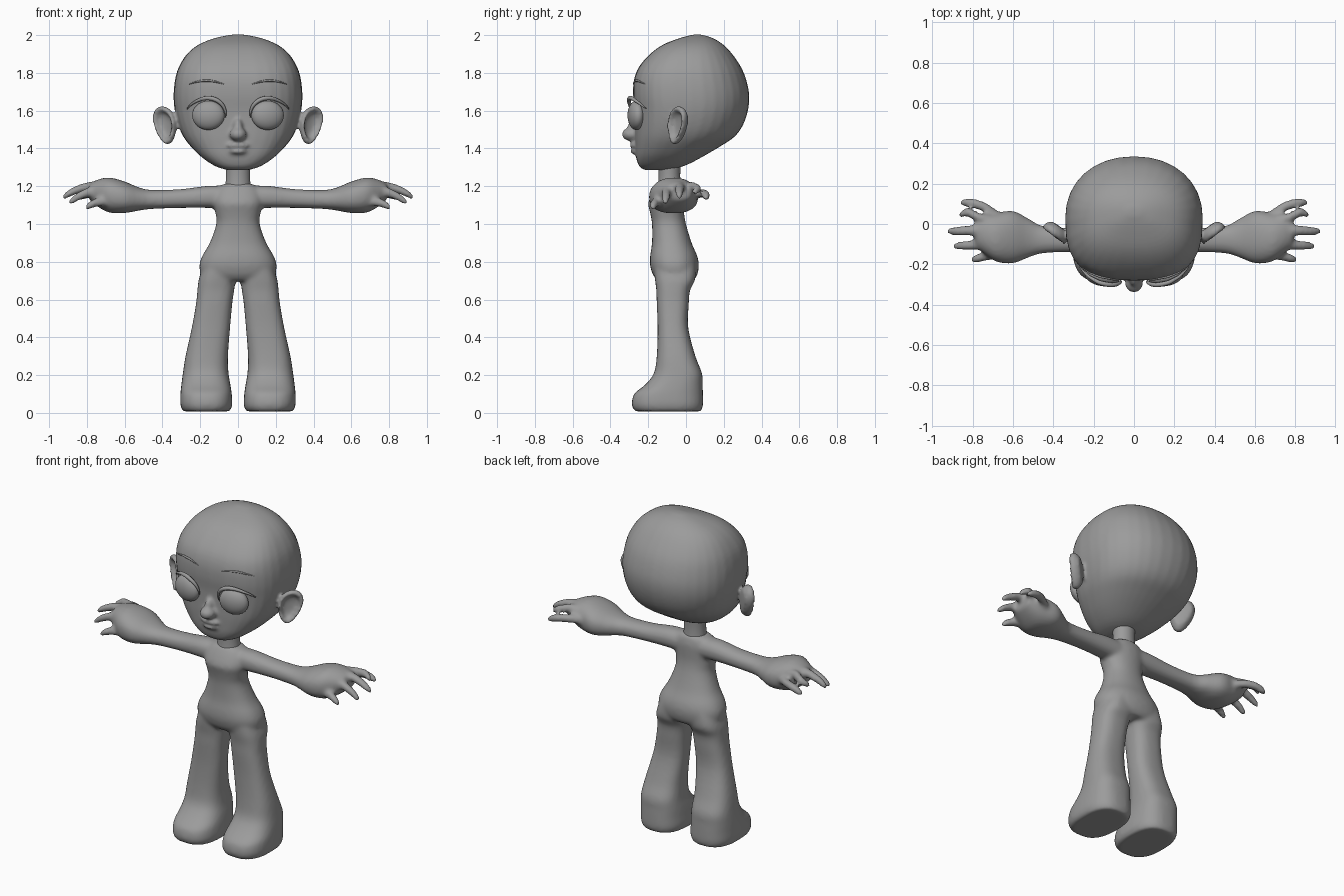
import bpy, bmesh
from math import sin, cos, pi, radians
from mathutils import Vector, Matrix
from mathutils.bvhtree import BVHTree

if "Cube" in bpy.data.objects:
    bpy.data.objects.remove(bpy.data.objects["Cube"], do_unlink=True)

clay = bpy.data.materials.new("clay_grey")
clay.use_nodes = True
clay.diffuse_color = (0.33, 0.33, 0.33, 1)
clay.node_tree.nodes["Principled BSDF"].inputs["Base Color"].default_value = (0.33, 0.33, 0.33, 1)
SIDES = 32


def skin(bm, rings):
    """Bridge closed rings of points and cap both ends."""
    rows = [[bm.verts.new(p) for p in ring] for ring in rings]
    n = len(rows[0])
    for a, b in zip(rows, rows[1:]):
        for i in range(n):
            j = (i + 1) % n
            bm.faces.new((a[i], a[j], b[j], b[i]))
    bm.faces.new(rows[0])
    bm.faces.new(rows[-1])


def smooth_rows(rows, steps=4):
    """Catmull-Rom interpolation of section rows."""
    out = []
    for i in range(len(rows) - 1):
        quad = [Vector(rows[max(0, min(len(rows) - 1, i + k))]) for k in (-1, 0, 1, 2)]
        p, q, r, s = quad
        for k in range(steps):
            t = k / steps
            out.append((q * 2 + (r - p) * t + (p * 2 - q * 5 + r * 4 - s) * t ** 2
                        + (q * 3 - p - r * 3 + s) * t ** 3) / 2)
    return out + [Vector(rows[-1])]


def loft(bm, rows, axis="z", front=2.4, back=2.2, side=1):
    """Rows are (position, low a, high a, low b, high b) along an axis."""
    rings = []
    for t, a0, a1, b0, b1 in smooth_rows(rows):
        ring = []
        for i in range(SIDES):
            c, s = cos(2 * pi * i / SIDES), sin(2 * pi * i / SIDES)
            e = 2 / (front if s < 0 else back)
            a = (a0 + a1) / 2 + (a1 - a0) / 2 * abs(c) ** e * (1 if c > 0 else -1)
            b = (b0 + b1) / 2 + (b1 - b0) / 2 * abs(s) ** e * (1 if s > 0 else -1)
            x, y, z = (a, b, t) if axis == "z" else (t, a, b)
            ring.append((x * side, y, z))
        rings.append(ring)
    skin(bm, rings)


def ball(bm, centre, size, yaw=0):
    m = Matrix.Translation(centre) @ Matrix.Rotation(yaw, 4, "Z") @ Matrix.Diagonal((*size, 1))
    bmesh.ops.create_uvsphere(bm, u_segments=32, v_segments=20, radius=1, matrix=m)


def finish(bm, name, voxel=0, passes=6):
    bmesh.ops.recalc_face_normals(bm, faces=bm.faces)
    for f in bm.faces:
        f.smooth = True
    mesh = bpy.data.meshes.new(name)
    bm.to_mesh(mesh)
    bm.free()
    mesh.materials.append(clay)
    ob = bpy.data.objects.new(name, mesh)
    bpy.context.collection.objects.link(ob)
    if voxel:
        rm = ob.modifiers.new("blend", "REMESH")
        rm.mode = "VOXEL"
        rm.voxel_size = voxel
        rm.use_smooth_shade = True
        sm = ob.modifiers.new("soften", "SMOOTH")
        sm.factor = 0.5
        sm.iterations = passes
    return ob


def strand(name, points, radii):
    """Tapered tube along a path."""
    cu = bpy.data.curves.new(name, "CURVE")
    cu.dimensions = "3D"
    cu.bevel_depth = 1
    cu.bevel_resolution = 2
    sp = cu.splines.new("POLY")
    sp.points.add(len(points) - 1)
    for p, co, r in zip(sp.points, points, radii):
        p.co = (*co, 1)
        p.radius = r
    cu.materials.append(clay)
    ob = bpy.data.objects.new(name, cu)
    bpy.context.collection.objects.link(ob)
    bpy.ops.object.select_all(action="DESELECT")
    ob.select_set(True)
    bpy.context.view_layer.objects.active = ob
    bpy.ops.object.convert(target="MESH")


# Body: torso, legs, arms and fingers blended into one skin
body = bmesh.new()
torso = [(.70, .15, -.15, .04), (.73, .195, -.175, .06), (.78, .205, -.19, .068),
         (.83, .19, -.19, .06), (.9, .15, -.18, .03), (1.0, .115, -.18, 0),
         (1.06, .12, -.19, -.01), (1.11, .13, -.2, -.01), (1.16, .125, -.18, -.01),
         (1.2, .1, -.155, -.02), (1.215, .06, -.14, -.03)]
loft(body, [(z, -w, w, f, b) for z, w, f, b in torso])
leg = [(.79, 0, .18, -.17, .05), (.71, .012, .207, -.165, .05), (.65, .02, .215, -.157, .022),
       (.58, .03, .222, -.155, .015), (.45, .042, .245, -.15, .012), (.3, .053, .278, -.155, .05),
       (.21, .05, .292, -.17, .085), (.15, .04, .3, -.215, .088), (.1, .033, .305, -.275, .09),
       (.04, .03, .305, -.287, .09), (.008, .045, .29, -.27, .08)]
arm = [(.03, -.15, -.02, 1.08, 1.2), (.15, -.15, -.02, 1.085, 1.203), (.3, -.14, -.02, 1.085, 1.185),
       (.45, -.145, -.01, 1.08, 1.18), (.52, -.165, .025, 1.072, 1.192), (.6, -.195, .065, 1.058, 1.225),
       (.68, -.188, .055, 1.06, 1.246), (.74, -.15, .045, 1.09, 1.236), (.79, -.11, .03, 1.13, 1.213)]
# Each digit runs from its base to its tip
digits = [((.66, -.14, 1.11), (.81, -.178, 1.085)), ((.71, -.10, 1.18), (.90, -.11, 1.11)),
          ((.73, -.03, 1.20), (.93, -.036, 1.14)), ((.71, .02, 1.19), (.87, .045, 1.165)),
          ((.67, .035, 1.15), (.865, .105, 1.135))]
for side in (1, -1):
    loft(body, leg, front=2.6, back=2.6, side=side)
    loft(body, arm, axis="x", side=side)
    for base, tip in digits:
        rows = []
        for t, r in ((0, .026), (.35, .025), (.7, .023), (.92, .018), (1, .006)):
            x, y, z = Vector(base).lerp(Vector(tip), t)
            y += .025 * sin(pi * t) * (1 if y > .03 else 0)
            z += .02 * sin(pi * t)
            rows.append((x, y - r, y + r, z - r, z + r))
        loft(body, rows, axis="x", front=2, back=2, side=side)
finish(body, "body", .011, 8)

# Neck
neck = bmesh.new()
loft(neck, [(z, -w, w, -.088 - w * .9, -.088 + w * .9)
            for z, w in ((1.17, .072), (1.21, .066), (1.27, .064), (1.36, .07))], front=2, back=2)
finish(neck, "neck")

# Head with nose, lips and ears
head = bmesh.new()
skull = [(1.285, .05, -.215, -.11), (1.298, .1, -.24, -.04), (1.32, .145, -.255, .02),
         (1.36, .2, -.265, .095), (1.41, .25, -.268, .18), (1.46, .288, -.27, .255),
         (1.52, .315, -.27, .3), (1.6, .335, -.272, .328), (1.68, .341, -.28, .335),
         (1.76, .334, -.276, .32), (1.83, .314, -.25, .292), (1.9, .27, -.19, .245),
         (1.95, .208, -.12, .197), (1.985, .12, -.03, .14), (2.003, .03, .04, .08)]
loft(head, [(z, -w, w, f, b) for z, w, f, b in skull], front=2.8, back=2.15)
ball(head, (0, -.29, 1.475), (.045, .05, .036))
ball(head, (0, -.27, 1.51), (.026, .04, .05))
ball(head, (0, -.265, 1.416), (.062, .034, .016))
ball(head, (0, -.262, 1.385), (.05, .034, .017))
ear_profile = [(.3, -.036), (.75, -.032), (1, -.008), (1.02, .012), (.92, .025),
               (.78, .02), (.62, -.004), (.3, -.01)]
for side in (1, -1):
    rings = []
    for r, d in ear_profile:
        ring = []
        for i in range(SIDES):
            c, s = cos(2 * pi * i / SIDES), sin(2 * pi * i / SIDES)
            u = r * (.066 * c * (1 + .25 * s) + .018 * s)
            ring.append((side * (.384 + .8 * u + .6 * d), -.045 + .6 * u - .8 * d, 1.522 + .1 * r * s))
        rings.append(ring)
    skin(head, rings)
face = BVHTree.FromBMesh(head)
finish(head, "head", .01, 5)


def on_face(x, z, lift):
    hit = face.ray_cast(Vector((x, -1, z)), Vector((0, 1, 0)))[0]
    return Vector((x, hit.y - lift, z))


# Eyes, upper lids and brows
for side, word in ((1, "left"), (-1, "right")):
    eye = bmesh.new()
    ball(eye, (side * .157, -.263, 1.575), (.087, .045, .077), side * radians(10))
    finish(eye, word + "_eye")
    steps = [i / 20 for i in range(21)]
    lid = []
    for t in steps:
        a = radians(20 + 170 * t)
        flare = .02 * max(0, 1 - 4 * t)
        x = .16 + .095 * cos(a) + flare
        lid.append(on_face(side * x, 1.58 + .087 * sin(a), .012 + .018 * sin(pi * t)))
    strand(word + "_upper_lid", lid, [.003 + .009 * sin(pi * t) for t in steps])
    brow = [on_face(side * (.075 + .185 * t), 1.737 + .022 * sin(pi * (t * .9 + .05)), .002) for t in steps]
    strand(word + "_brow", brow, [.002 + .004 * sin(pi * t) for t in steps])
